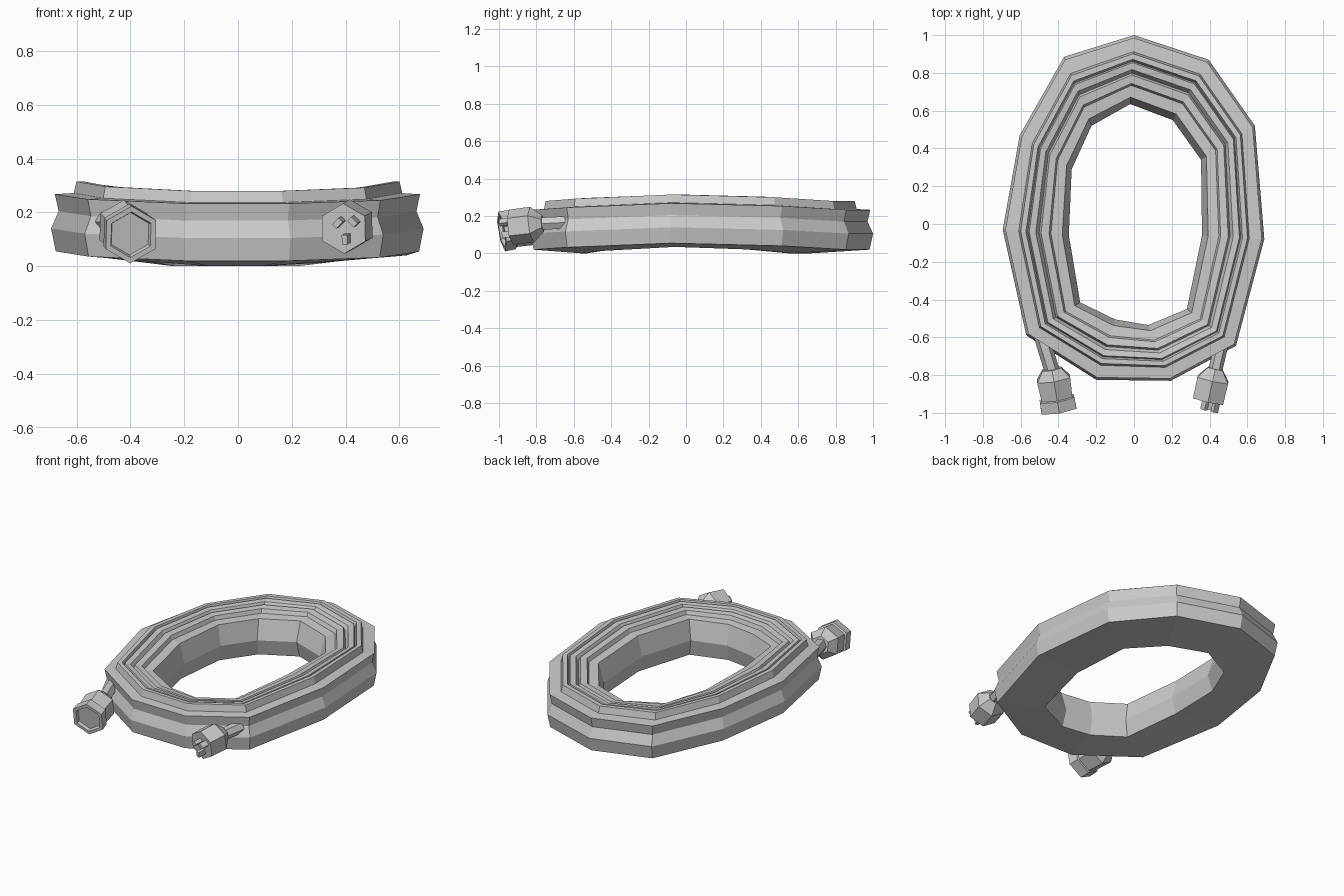
import bpy, bmesh, math
from mathutils import Vector, Matrix

if "Cube" in bpy.data.objects:
    bpy.data.objects.remove(bpy.data.objects["Cube"])


def finish(name, bm):
    bmesh.ops.recalc_face_normals(bm, faces=bm.faces)
    me = bpy.data.meshes.new(name)
    bm.to_mesh(me)
    bm.free()
    ob = bpy.data.objects.new(name, me)
    bpy.context.collection.objects.link(ob)
    return ob


def skin(bm, rings):
    """Bridge successive closed loops of points, returns the vertex loops."""
    loops = [[bm.verts.new(p) for p in r] for r in rings]
    n = len(loops[0])
    for a, b in zip(loops, loops[1:]):
        for i in range(n):
            j = (i + 1) % n
            bm.faces.new((a[i], a[j], b[j], b[i]))
    return loops


# Coiled cable: ridged section swept between outer and inner outlines
outer = [(0, 1), (.395, .87), (.64, .52), (.69, -.08), (.54, -.645), (.195, -.83),
         (-.2, -.825), (-.57, -.59), (-.695, -.03), (-.605, .47), (-.37, .885)]
inner = [(-.02, .635), (.205, .55), (.355, .34), (.36, -.06), (.28, -.45), (.075, -.535),
         (-.1, -.505), (-.285, -.415), (-.345, -.06), (-.33, .29), (-.225, .52)]
# (position from inner 0 to outer 1, height)
section = [(.08, .035), (0, .14), (.10, .265), (.27, .27), (.30, .295), (.42, .30),
           (.45, .275), (.50, .305), (.60, .31), (.62, .285), (.65, .315), (.73, .315),
           (.76, .272), (.96, .268), (.92, .205), (1, .14), (.95, .055)]
rings = []
for o, i in zip(outer, inner):
    o, i = Vector(o), Vector(i)
    sag = -.035 * min(1, (o.y / .8) ** 2)
    ring = []
    for t, z in section:
        p = i.lerp(o, t)
        ring.append((p.x, p.y, max(0, z + sag)))
    rings.append(ring)
bm = bmesh.new()
loops = skin(bm, rings)
n = len(section)
for k in range(n):
    a, b, j = loops[-1], loops[0], (k + 1) % n
    bm.faces.new((a[k], a[j], b[j], b[k]))
finish("cable_coil", bm)


def connector(name, start, end, profile):
    """Six-sided turned body; profile is (distance back from the face, radius)."""
    start, end = Vector(start), Vector(end)
    d = (end - start).normalized()
    side = d.cross(Vector((0, 0, 1))).normalized()
    up = side.cross(d)
    rings = []
    for s, r in profile:
        c = end - d * s
        rings.append([c + r * (math.sin(k * math.pi / 3) * side + math.cos(k * math.pi / 3) * up)
                      for k in range(6)])
    bm = bmesh.new()
    loops = skin(bm, rings)
    bm.faces.new(loops[0])
    bm.faces.new(loops[-1])
    finish(name, bm)
    return end, d, side, up


def lead(name, points, r):
    """Short six-sided piece of cable leaving the coil."""
    bm = bmesh.new()
    rings = [[Vector(p) + Vector((r * math.cos(k * math.pi / 3), 0, r * math.sin(k * math.pi / 3)))
              for k in range(6)] for p in points]
    loops = skin(bm, rings)
    bm.faces.new(loops[0])
    bm.faces.new(loops[-1])
    finish(name, bm)


# Socket end with flange and recessed face
connector("socket_body", (-.435, -.77, .155), (-.398, -.985, .117),
          [(.225, .058), (.17, .102), (.065, .095), (.06, .106), (0, .108),
           (0, .086), (.02, .08)])
lead("socket_lead", [(-.50, -.56, .165), (-.47, -.66, .165), (-.43, -.79, .153)], .042)

# Plug end
face, d, side, up = connector("plug_body", (.43, -.77, .16), (.393, -.935, .14),
                              [(.175, .045), (.115, .096), (0, .094)])
lead("plug_lead", [(.48, -.56, .165), (.46, -.65, .165), (.427, -.79, .158)], .038)

# Three prongs: two slanted above, one upright below
for label, u, v, ang in (("left", -.045, .03, 45), ("right", .012, .026, -45),
                         ("lower", -.014, -.036, 0)):
    bm = bmesh.new()
    bmesh.ops.create_cube(bm, size=1)
    frame = Matrix((side, d, up)).transposed().to_4x4()
    frame.translation = face + d * .02 + side * u + up * v
    bm.transform(frame @ Matrix.Rotation(math.radians(ang), 4, 'Y')
                 @ Matrix.Diagonal((.022, .06, .034, 1)))
    finish("prong_" + label, bm)
